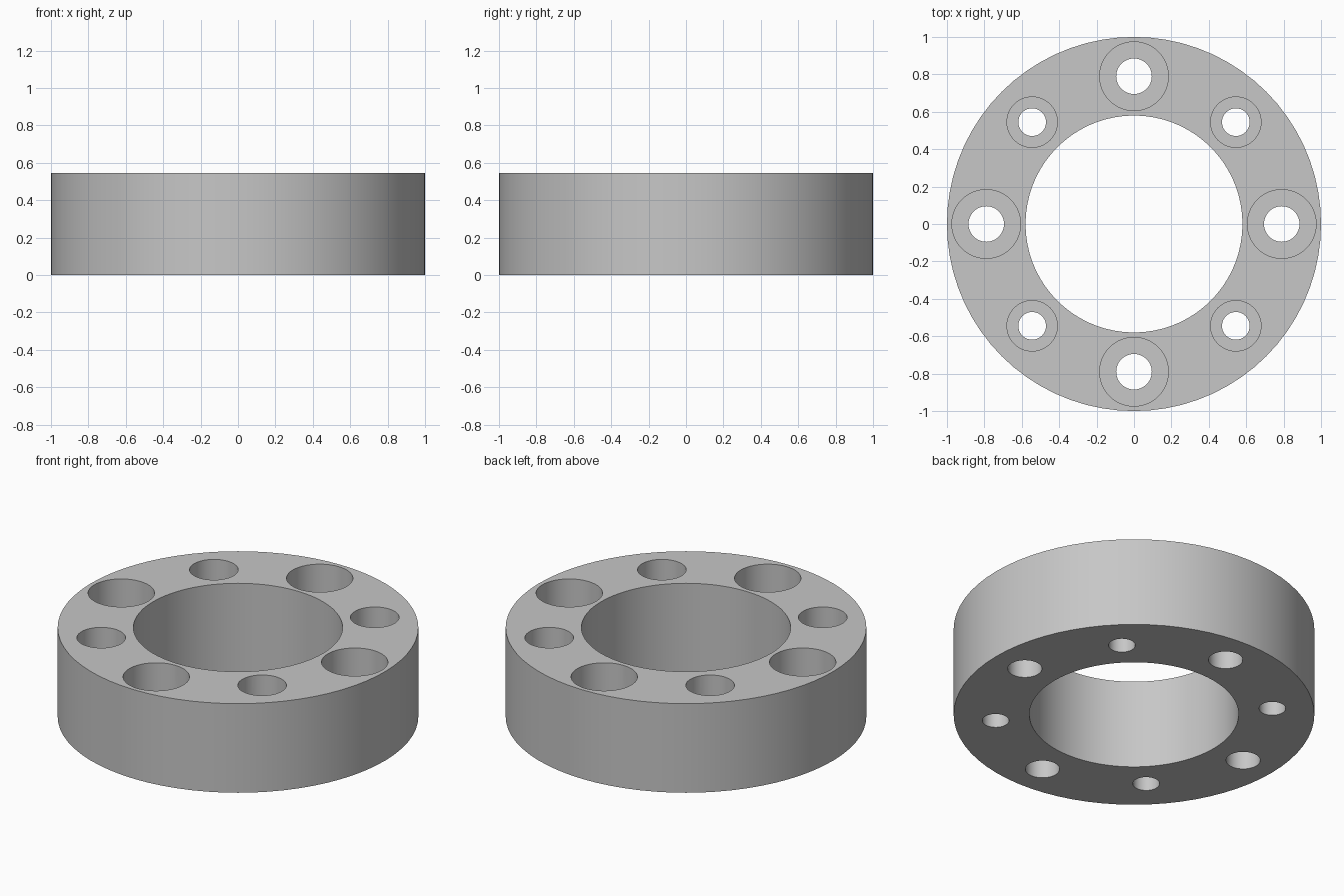
import bpy
import bmesh
from math import cos, sin, pi
from mathutils import Matrix

HEIGHT = 0.545
OUTER, INNER = 1.0, 0.58

default = bpy.data.objects.get("Cube")
if default:
    bpy.data.objects.remove(default, do_unlink=True)

# Single plain grey finish
grey = bpy.data.materials.new("plain_grey")
grey.use_nodes = True
colour = (0.57, 0.57, 0.57, 1)
grey.diffuse_color = colour
grey.node_tree.nodes["Principled BSDF"].inputs["Base Color"].default_value = colour


def cylinder(name, radius, bottom, top, x=0, y=0, sides=64):
    """Upright capped cylinder between two heights."""
    bm = bmesh.new()
    bmesh.ops.create_cone(
        bm, cap_ends=True, segments=sides, radius1=radius, radius2=radius,
        depth=top - bottom, matrix=Matrix.Translation((x, y, (bottom + top) / 2)))
    mesh = bpy.data.meshes.new(name)
    bm.to_mesh(mesh)
    bm.free()
    mesh.materials.append(grey)
    obj = bpy.data.objects.new(name, mesh)
    bpy.context.collection.objects.link(obj)
    return obj


# Ring body and its central opening
ring = cylinder("flange_ring", OUTER, 0, HEIGHT, sides=72)
cutters = [cylinder("centre_cutter", INNER, -0.1, HEIGHT + 0.1, sides=72)]

# Eight counterbored bolt holes, alternating large and small
LARGE = dict(circle=0.79, bore=0.095, head=0.184, depth=0.25)
SMALL = dict(circle=0.77, bore=0.074, head=0.135, depth=0.2)
for i in range(8):
    hole = SMALL if i % 2 else LARGE
    x = hole["circle"] * cos(i * pi / 4)
    y = hole["circle"] * sin(i * pi / 4)
    cutters.append(cylinder("bolt_cutter", hole["bore"], -0.1, HEIGHT + 0.1, x, y, 48))
    cutters.append(cylinder("counterbore_cutter", hole["head"],
                            HEIGHT - hole["depth"], HEIGHT + 0.1, x, y, 48))

for cutter in cutters:
    cutter.hide_render = True
    cut = ring.modifiers.new("cut", 'BOOLEAN')
    cut.operation = 'DIFFERENCE'
    cut.solver = 'EXACT'
    cut.object = cutter

# Bake the cuts and discard the cutters
bpy.context.view_layer.update()
evaluated = ring.evaluated_get(bpy.context.evaluated_depsgraph_get())
baked = bpy.data.meshes.new_from_object(evaluated)
ring.modifiers.clear()
ring.data = baked
baked.name = "flange_ring"
baked.materials.clear()
baked.materials.append(grey)
for polygon in baked.polygons:
    polygon.material_index = 0
for cutter in cutters:
    bpy.data.objects.remove(cutter, do_unlink=True)

# Smooth round walls with crisp rims
bpy.ops.object.select_all(action='DESELECT')
ring.select_set(True)
bpy.context.view_layer.objects.active = ring
bpy.ops.object.shade_smooth_by_angle(angle=pi / 6)
